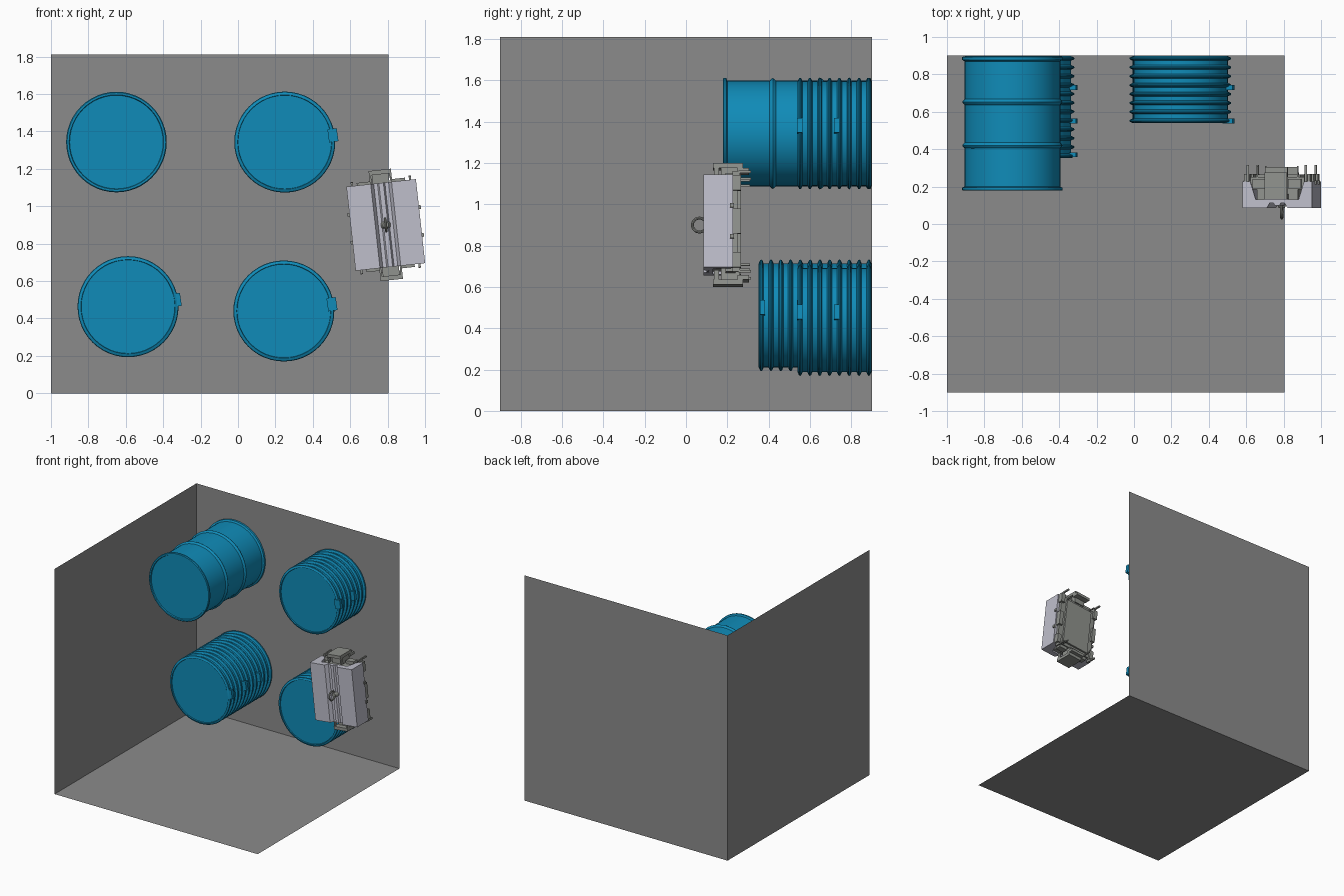
import bpy, bmesh, math
from mathutils import Matrix, Vector

if "Cube" in bpy.data.objects:
    bpy.data.objects.remove(bpy.data.objects["Cube"])


def material(name, rgb):
    m = bpy.data.materials.new(name)
    m.diffuse_color = (*rgb, 1)
    m.use_nodes = True
    m.node_tree.nodes["Principled BSDF"].inputs["Base Color"].default_value = m.diffuse_color
    return m


WALL = material("dark_grey", (0.26, 0.26, 0.26))
BLUE = material("drum_blue", (0.005, 0.26, 0.48))
PALE = material("pale_metal", (0.52, 0.52, 0.60))
STEEL = material("green_grey_metal", (0.28, 0.29, 0.27))


def finish(bm, name, mat, matrix=Matrix(), smooth=False, normals=True):
    if normals:
        bmesh.ops.recalc_face_normals(bm, faces=bm.faces)
    bm.transform(matrix)
    me = bpy.data.meshes.new(name)
    bm.to_mesh(me)
    bm.free()
    if smooth:
        me.shade_smooth()
        me.set_sharp_from_angle(angle=math.radians(35))
    me.materials.append(mat)
    ob = bpy.data.objects.new(name, me)
    bpy.context.collection.objects.link(ob)
    return ob


def add_box(bm, lo, hi, rot=Matrix()):
    lo, hi = Vector(lo), Vector(hi)
    m = rot @ Matrix.Translation((lo + hi) / 2) @ Matrix.Diagonal((*(hi - lo), 1))
    bmesh.ops.create_cube(bm, size=1, matrix=m)


def quad(name, pts):
    bm = bmesh.new()
    bm.faces.new([bm.verts.new(p) for p in pts])
    finish(bm, name, WALL, normals=False)


# Open room corner: floor, back wall, left wall
L, R, F, B, H = -1.0, 0.805, -0.9, 0.9, 1.81
quad("floor", [(L, F, 0), (R, F, 0), (R, B, 0), (L, B, 0)])
quad("back_wall", [(L, B, 0), (R, B, 0), (R, B, H), (L, B, H)])
quad("left_wall", [(L, F, 0), (L, B, 0), (L, B, H), (L, F, H)])


# Drums: a (depth, radius) profile turned around the y axis
def drum(name, x, z, profile, lugs=()):
    bm = bmesh.new()
    vs = [bm.verts.new((r, y, 0)) for y, r in profile]
    es = [bm.edges.new(p) for p in zip(vs, vs[1:])]
    bmesh.ops.spin(bm, geom=vs + es, cent=(0, 0, 0), axis=(0, 1, 0),
                   angle=math.tau, steps=48, use_merge=False)
    bmesh.ops.remove_doubles(bm, verts=bm.verts, dist=1e-5)
    tilt = Matrix.Rotation(math.radians(-8), 4, 'Y')
    for y in lugs:
        add_box(bm, (0.235, y - 0.013, -0.035), (0.285, y + 0.013, 0.035), tilt)
    finish(bm, name, BLUE, Matrix.Translation((x, 0, z)), smooth=True)


def lid(y0):
    return [(y0 + 0.008, 0), (y0 + 0.008, 0.25), (y0, 0.253), (y0, 0.264)]


def bead(y, base, peak, w):
    return [(y - w, base), (y - w * 0.45, peak - 0.003), (y, peak),
            (y + w * 0.45, peak - 0.003), (y + w, base)]


def ribbed(y0, count):
    pts = lid(y0)[:2] + [(y0, 0.252)]
    step = (0.885 - y0 - 0.012) / (count - 1)
    for i in range(count):
        pts += bead(y0 + 0.012 + i * step, 0.252, 0.27, 0.0119)
    return pts + [(0.898, 0.25), (0.898, 0)]


plain = lid(0.178) + [(0.183, 0.269), (0.194, 0.269), (0.2, 0.256)]
for ring_y in (0.42, 0.652):
    plain += bead(ring_y, 0.256, 0.268, 0.015)
plain += [(0.87, 0.256), (0.878, 0.269), (0.893, 0.269), (0.898, 0.25), (0.898, 0)]

drum("upper_left_drum", -0.65, 1.343, plain)
drum("upper_right_drum", 0.25, 1.343, ribbed(0.54, 8), (0.55, 0.73))
drum("lower_left_drum", -0.588, 0.463, ribbed(0.352, 12), (0.37, 0.55, 0.73))
drum("lower_right_drum", 0.245, 0.44, ribbed(0.54, 8), (0.55, 0.73))

# Floating equipment pack, tilted around y
PACK = Matrix.Translation((0.79, 0, 0.9)) @ Matrix.Rotation(math.radians(-6.3), 4, 'Y')

# Pale front shell: mirrored channel cross-section pulled along its height
half = [(0.012, 0.098), (0.02, 0.112), (0.04, 0.112), (0.056, 0.085), (0.187, 0.085),
        (0.187, 0.228), (0.145, 0.228), (0.115, 0.13)]
section = half + [(-x, y) for x, y in reversed(half)]
bm = bmesh.new()
face = bm.faces.new([bm.verts.new((x, y, -0.226)) for x, y in section])
out = bmesh.ops.extrude_face_region(bm, geom=[face])
bmesh.ops.translate(bm, vec=(0, 0, 0.452),
                    verts=[v for v in out["geom"] if isinstance(v, bmesh.types.BMVert)])
finish(bm, "front_shell", PALE, PACK)

# Rear body with back plate, frame rails and side latches
bm = bmesh.new()
add_box(bm, (-0.11, 0.131, -0.215), (0.11, 0.19, 0.215))
add_box(bm, (-0.165, 0.185, -0.215), (0.165, 0.25, 0.215))
add_box(bm, (-0.12, 0.25, -0.19), (0.12, 0.265, 0.19))
for s in (-1, 1):
    x0, x1 = sorted((s * 0.145, s * 0.178))
    for z0, z1 in ((-0.225, -0.15), (-0.06, 0.06), (0.15, 0.225)):
        add_box(bm, (x0, 0.225, z0), (x1, 0.267, z1))
    x0, x1 = sorted((s * 0.18, s * 0.197))
    for z in (-0.075, 0.075):
        add_box(bm, (x0, 0.212, z - 0.01), (x1, 0.232, z + 0.01))
finish(bm, "rear_body", STEEL, PACK)

# End brackets, top and bottom
for s, name in ((1, "top_bracket"), (-1, "bottom_bracket")):
    bm = bmesh.new()

    def end_box(x0, x1, y0, y1, z0, z1):
        a, b = sorted((s * z0, s * z1))
        add_box(bm, (x0, y0, a), (x1, y1, b))

    end_box(-0.06, 0.06, 0.13, 0.275, 0.272, 0.296)
    end_box(-0.06, 0.06, 0.25, 0.305, 0.25, 0.272)
    end_box(-0.045, 0.045, 0.17, 0.26, 0.21, 0.275)
    for side in (-1, 1):
        x0, x1 = sorted((side * 0.05, side * 0.06))
        end_box(x0, x1, 0.135, 0.16, 0.226, 0.275)
        x0, x1 = sorted((side * 0.06, side * 0.13))
        end_box(x0, x1, 0.19, 0.24, 0.212, 0.24)
    finish(bm, name, STEEL, PACK)

# Corner hooks: flat arm with a blade reaching backwards
bm = bmesh.new()
for sx in (-1, 1):
    for sz in (-1, 1):
        for x0, x1, y0, y1, z0, z1 in ((0.15, 0.162, 0.225, 0.262, 0.2, 0.245),
                                       (0.15, 0.162, 0.255, 0.315, 0.236, 0.248),
                                       (0.105, 0.113, 0.235, 0.31, 0.2, 0.21)):
            xa, xb = sorted((sx * x0, sx * x1))
            za, zb = sorted((sz * z0, sz * z1))
            add_box(bm, (xa, y0, za), (xb, y1, zb))
finish(bm, "corner_hooks", STEEL, PACK)

# Pull ring on the front, with its mount
bpy.ops.mesh.primitive_torus_add(major_radius=0.034, minor_radius=0.007,
                                 major_segments=24, minor_segments=8)
ring = bpy.context.object
ring.name = "pull_ring"
ring.matrix_world = PACK @ Matrix.Translation((0, 0.065, 0)) @ Matrix.Rotation(math.pi / 2, 4, 'Y')
ring.data.materials.append(STEEL)
bpy.ops.object.shade_smooth_by_angle()
bm = bmesh.new()
bmesh.ops.create_cone(bm, cap_ends=True, segments=12, radius1=0.028, radius2=0.016, depth=0.03,
                      matrix=Matrix.Translation((0, 0.1, 0)) @ Matrix.Rotation(math.pi / 2, 4, 'X'))
finish(bm, "ring_mount", STEEL, PACK)

# Shift everything half a unit-step so the whole model stays centred on the grid
bpy.context.view_layer.update()
